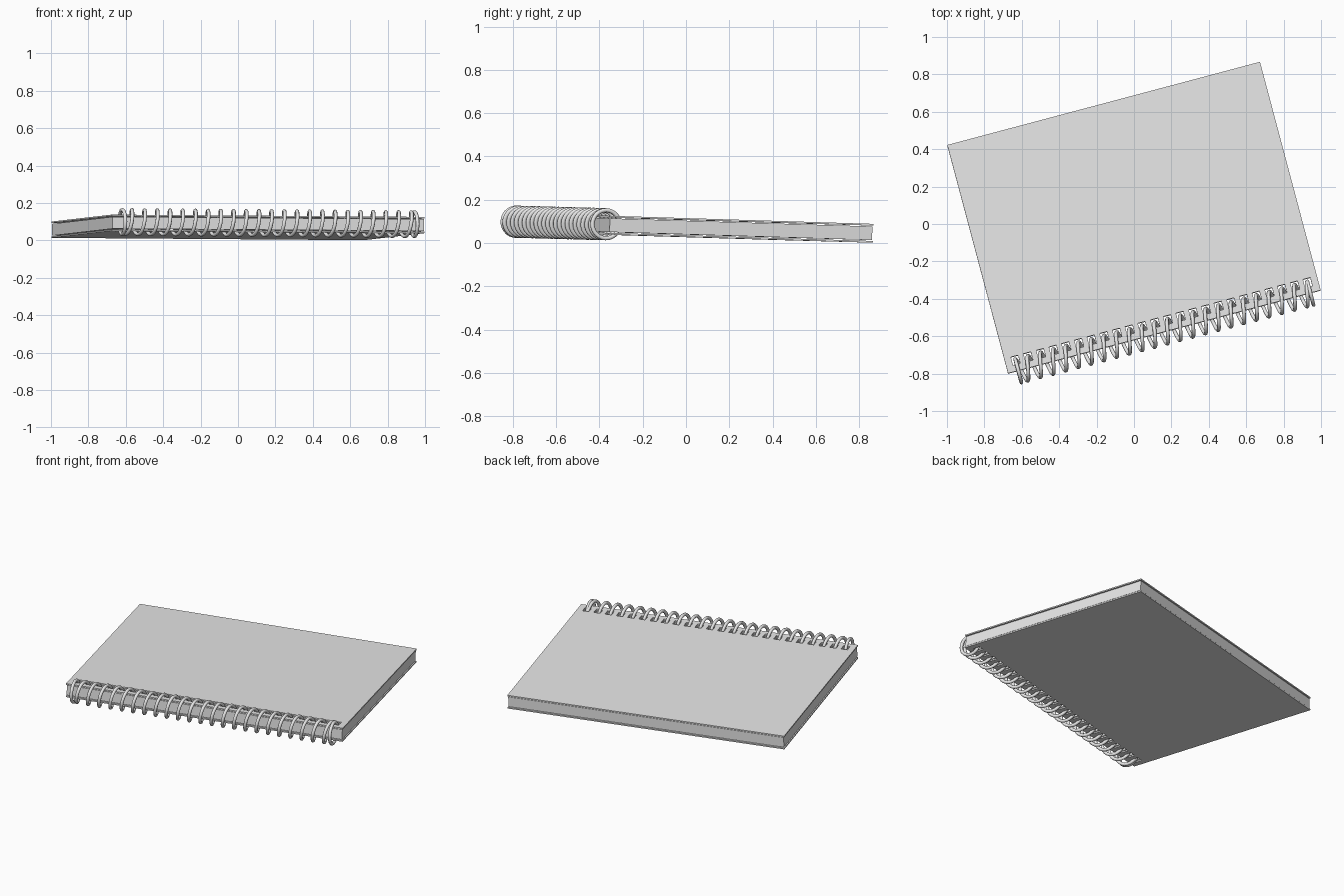
import bpy, bmesh, math
from mathutils import Matrix, Vector

if "Cube" in bpy.data.objects:
    bpy.data.objects.remove(bpy.data.objects["Cube"], do_unlink=True)

LENGTH, WIDTH, THICK = 1.73, 1.264, 0.087
COVER = 0.008
TURNS, COIL_R, WIRE_R = 23, 0.065, 0.01
COIL_HALF = 0.808
PITCH = 2 * COIL_HALF / TURNS
EDGE = -WIDTH / 2

# Pose of the whole notebook: turned on the table and slightly tilted
POSE = (Matrix.Translation((0, 0.033, 0.07))
        @ Matrix.Rotation(math.radians(14.9), 4, 'Z')
        @ Matrix.Rotation(math.radians(-1.7), 4, 'X')
        @ Matrix.Rotation(math.radians(0.41), 4, 'Y'))

gray = bpy.data.materials.new("light_gray")
gray.use_nodes = True
gray.diffuse_color = (0.8, 0.8, 0.8, 1)
gray.node_tree.nodes["Principled BSDF"].inputs["Base Color"].default_value = gray.diffuse_color


def boxes(name, specs):
    """One mesh object made of boxes given as (centre, size)."""
    bm = bmesh.new()
    for centre, size in specs:
        m = Matrix.Translation(centre) @ Matrix.Diagonal((*size, 1))
        bmesh.ops.create_cube(bm, size=1, matrix=m)
    mesh = bpy.data.meshes.new(name)
    bm.to_mesh(mesh)
    bm.free()
    mesh.materials.append(gray)
    obj = bpy.data.objects.new(name, mesh)
    bpy.context.collection.objects.link(obj)
    obj.matrix_world = POSE
    return obj


# Covers and page block
cover_z = (THICK - COVER) / 2
parts = [
    boxes("front_cover", [((0, 0, cover_z), (LENGTH, WIDTH, COVER))]),
    boxes("back_cover", [((0, 0, -cover_z), (LENGTH, WIDTH, COVER))]),
    boxes("page_block", [((0, 0, 0), (LENGTH - 0.008, WIDTH - 0.008, THICK - 2 * COVER - 0.008))]),
]

# Row of binding holes punched through every layer
punch = boxes("hole_punch", [((-COIL_HALF + i * PITCH, EDGE + 0.057, 0), (0.04, 0.046, 0.3))
                             for i in range(TURNS + 1)])
punch.hide_render = True
for part in parts:
    cut = part.modifiers.new("binding_holes", 'BOOLEAN')
    cut.operation = 'DIFFERENCE'
    cut.solver = 'EXACT'
    cut.object = punch
bpy.context.view_layer.update()
graph = bpy.context.evaluated_depsgraph_get()
cut_meshes = [bpy.data.meshes.new_from_object(p.evaluated_get(graph)) for p in parts]
for part, mesh in zip(parts, cut_meshes):
    part.modifiers.clear()
    part.data = mesh
bpy.data.objects.remove(punch, do_unlink=True)

# Spiral wire: a helix that closes with a flat ring at each end
STEPS = 28
points = []
for i in range((TURNS + 2) * STEPS + 1):
    t = i / STEPS - 0.5
    a = 2 * math.pi * t
    x = -COIL_HALF + PITCH * min(max(t - 0.5, 0), TURNS)
    points.append((x, EDGE - COIL_R * math.cos(a), 0.004 + COIL_R * math.sin(a)))

curve = bpy.data.curves.new("spiral_wire", 'CURVE')
curve.dimensions = '3D'
curve.bevel_depth = WIRE_R
curve.bevel_resolution = 2
curve.use_fill_caps = True
spline = curve.splines.new('POLY')
spline.points.add(len(points) - 1)
for point, co in zip(spline.points, points):
    point.co = (*co, 1)
spline.use_smooth = True
curve.materials.append(gray)
wire = bpy.data.objects.new("spiral_wire", curve)
bpy.context.collection.objects.link(wire)
wire.matrix_world = POSE
